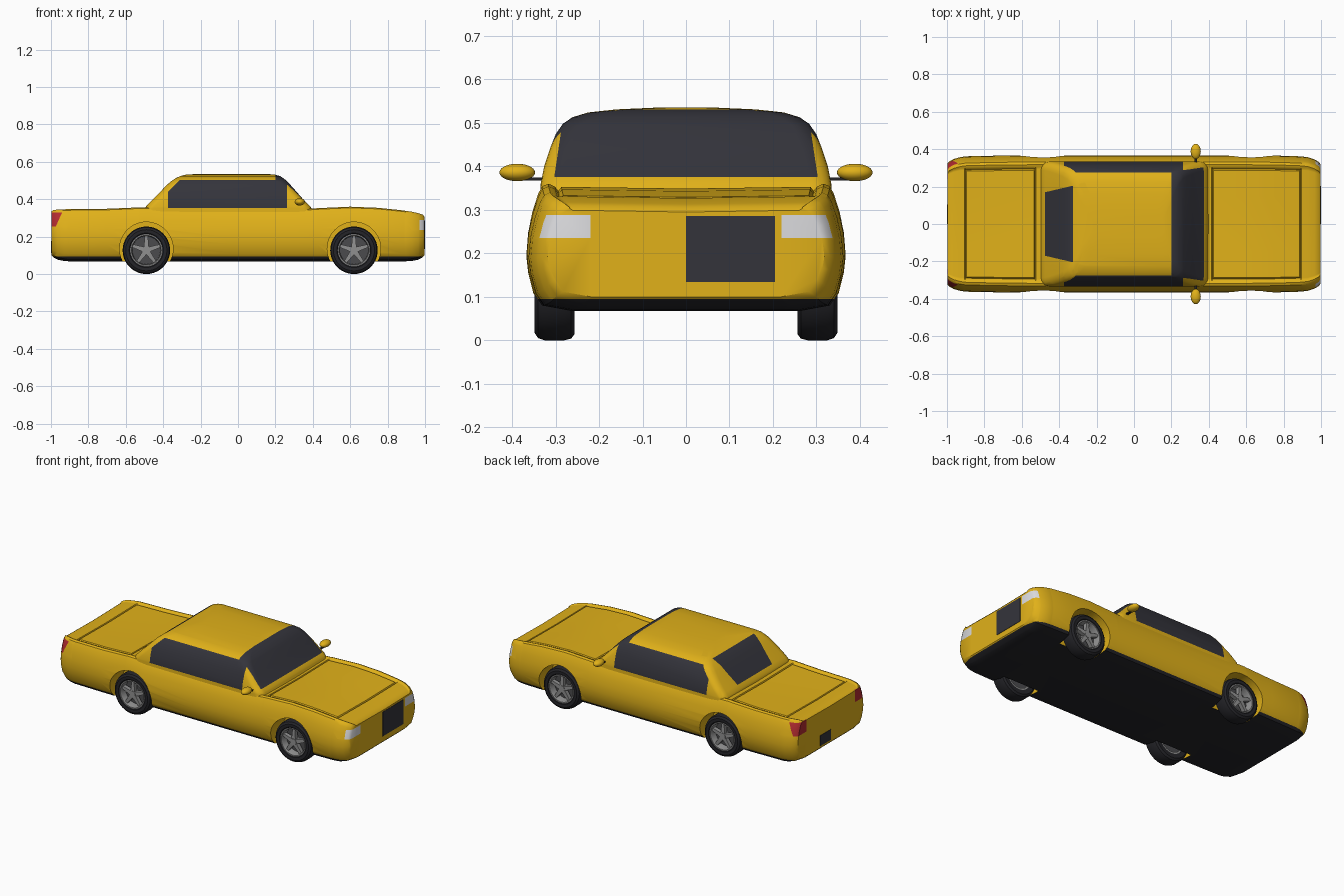
import bpy, bmesh, math
from mathutils import Vector

cube = bpy.data.objects.get("Cube")
if cube:
    bpy.data.objects.remove(cube)


def material(name, rgb):
    m = bpy.data.materials.new(name)
    m.use_nodes = True
    m.diffuse_color = (*rgb, 1)
    bsdf = next(n for n in m.node_tree.nodes if n.type == 'BSDF_PRINCIPLED')
    bsdf.inputs["Base Color"].default_value = (*rgb, 1)
    return m


YELLOW = material("yellow paint", (0.75, 0.44, 0.01))
GLASS = material("dark glass", (0.034, 0.034, 0.044))
BLACK = material("black rubber", (0.018, 0.018, 0.022))
WHITE = material("headlight white", (0.72, 0.72, 0.74))
RED = material("taillight red", (0.45, 0.025, 0.03))
SILVER = material("wheel silver", (0.28, 0.28, 0.28))
GREY = material("brake grey", (0.07, 0.07, 0.075))


def finish(name, bm, mats, angle=35):
    bmesh.ops.recalc_face_normals(bm, faces=bm.faces)
    me = bpy.data.meshes.new(name)
    bm.to_mesh(me)
    bm.free()
    ob = bpy.data.objects.new(name, me)
    bpy.context.collection.objects.link(ob)
    for m in mats:
        me.materials.append(m)
    smooth(ob, angle)
    return ob


def activate(ob):
    bpy.ops.object.select_all(action='DESELECT')
    ob.select_set(True)
    bpy.context.view_layer.objects.active = ob


def smooth(ob, angle=35):
    activate(ob)
    bpy.ops.object.shade_smooth_by_angle(angle=math.radians(angle))


def loft(rings, loop=False):
    bm = bmesh.new()
    vs = [[bm.verts.new(p) for p in r] for r in rings]
    n = len(vs[0])
    for a, b in zip(vs, vs[1:] + (vs[:1] if loop else [])):
        for i in range(n):
            j = (i + 1) % n
            bm.faces.new((a[i], a[j], b[j], b[i]))
    if not loop:
        bm.faces.new(vs[0])
        bm.faces.new(vs[-1])
    bmesh.ops.recalc_face_normals(bm, faces=bm.faces)
    return bm


def paint(bm, planes, region, index):
    """Cut the region along planes and colour the faces inside them all."""
    planes = [(Vector(c), Vector(n)) for c, n in planes]
    for co, no in planes:
        fs = [f for f in bm.faces if region(f.calc_center_median())]
        geom = fs + list({e for f in fs for e in f.edges}) + list({v for f in fs for v in f.verts})
        bmesh.ops.bisect_plane(bm, geom=geom, dist=1e-5, plane_co=co, plane_no=no)
    for f in bm.faces:
        c = f.calc_center_median()
        if region(c) and all((c - co).dot(no) > 0 for co, no in planes):
            f.material_index = index


# Body: cross-sections along the length (x, half width, shoulder height, floor height)
stations = [(-.998, .322, .335, .1), (-.988, .335, .341, .09), (-.965, .347, .345, .077),
            (-.93, .357, .346, .07), (-.905, .361, .347, .068), (-.9, .361, .347, .068),
            (-.895, .362, .347, .068), (-.7, .366, .349, .068), (-.535, .367, .356, .068),
            (-.53, .367, .357, .068), (-.525, .367, .357, .068), (-.48, .367, .356, .068),
            (-.4, .367, .347, .068), (0, .367, .344, .068), (.3, .367, .345, .068),
            (.4, .367, .35, .068), (.415, .367, .351, .068), (.42, .367, .352, .068),
            (.425, .367, .352, .068), (.6, .367, .36, .068), (.75, .366, .354, .068),
            (.885, .362, .34, .068), (.89, .361, .339, .068), (.895, .361, .338, .068),
            (.93, .357, .333, .07), (.965, .345, .325, .077), (.988, .332, .317, .09),
            (.998, .318, .306, .1)]
GROOVES = (-.9, -.53, .42, .89)


def body_ring(x, w, zt, zb):
    h = zt - zb
    in_panel = -.9 <= x <= -.53 or .42 <= x <= .89
    half = [(0, zb), (w - .1, zb), (w - .035, zb + .012), (w - .016, zb + .04),
            (w - .004, zb + .32 * h), (w, zb + .45 * h), (w - .004, zb + .62 * h),
            (w - .014, zb + .78 * h), (w - .027, zb + .92 * h), (w - .036, zt - .006),
            (w - .05, zt), (w * .84, zt - .003)]
    for frac, groove in ((.82, False), (.8, True), (.78, False), (.4, False), (0, False)):
        sunk = in_panel and (groove or (x in GROOVES and frac < .8))
        half.append((w * frac, zt - (.016 if sunk else .006) - .005 * (1 - frac)))
    pts = half + [(-y, z) for y, z in reversed(half[1:-1])]
    return [Vector((x, y, z)) for y, z in pts]


bm = loft([body_ring(*s) for s in stations])
paint(bm, [((0, 0, .095), (0, 0, -1))], lambda c: c.z < .34, 1)
for s in (-1, 1):
    paint(bm, [((0, 0, .235), (0, 0, 1)), ((0, 0, .288), (0, 0, -1)),
               ((0, .22 * s, 0), (0, s, 0)), ((.97, 0, 0), (1, 0, 0))],
          lambda c: c.x > .93, 2)
    paint(bm, [((0, 0, .255), (0, 0, 1)), ((0, 0, .33), (0, 0, -1)),
               ((0, .24 * s, 0), (0, s, 0)), ((-.94, 0, .33), (-1, 0, .45))],
          lambda c: c.x < -.9, 3)
body = finish("body", bm, [YELLOW, BLACK, WHITE, RED])

# Wheel arches cut into the body
WHEELS = [(x, s) for x in (-.49, .62) for s in (-1, 1)]
for x, s in WHEELS:
    circle = [(x + .143 * math.cos(a), .135 + .143 * math.sin(a))
              for a in (math.tau * i / 48 for i in range(48))]
    cutter = finish("arch_cutter", loft([[Vector((px, s * y, pz)) for px, pz in circle]
                                         for y in (.24, .5)]), [YELLOW])
    cutter.hide_render = True
    mod = body.modifiers.new("arch", 'BOOLEAN')
    mod.operation, mod.solver, mod.object = 'DIFFERENCE', 'EXACT', cutter
    activate(body)
    bpy.ops.object.modifier_apply(modifier=mod.name)
    bpy.data.objects.remove(cutter)
smooth(body)


# Cabin: rounded rectangles stacked in height (z, rear x, front x, half width)
def cabin_ring(z, x0, x1, w, r=.045, n=5):
    corners = [(x1 - r, w - r), (x0 + r, w - r), (x0 + r, r - w), (x1 - r, r - w)]
    return [Vector((cx + r * math.cos(a), cy + r * math.sin(a), z))
            for k, (cx, cy) in enumerate(corners)
            for a in (math.pi / 2 * (k + i / n) for i in range(n + 1))]


levels = [(.31, -.51, .41, .336), (.36, -.493, .388, .334), (.4, -.455, .348, .326),
          (.44, -.415, .313, .313), (.475, -.382, .282, .299), (.498, -.355, .26, .283),
          (.513, -.332, .242, .261), (.524, -.308, .224, .225), (.531, -.28, .2, .16),
          (.535, -.22, .16, .07)]
bm = loft([cabin_ring(*lv) for lv in levels])
paint(bm, [((.2, 0, 0), (1, 0, 0)), ((0, 0, .375), (0, 0, 1)),
           ((0, .303, .375), (0, -1, -.15)), ((0, -.303, .375), (0, 1, -.15))],
      lambda c: c.x > -.1, 1)
paint(bm, [((-.475, 0, 0), (1, 0, 0)), ((-.325, 0, 0), (-1, 0, 0)),
           ((-.475, .17, 0), (.233, -1, 0)), ((-.475, -.17, 0), (.233, 1, 0))],
      lambda c: c.x < -.25, 1)
for s in (-1, 1):
    paint(bm, [((0, 0, .352), (0, 0, 1)), ((0, 0, .503), (0, 0, -1)),
               ((-.375, 0, 0), (1, 0, 0)), ((.262, 0, 0), (-1, 0, 0)),
               ((-.375, 0, .44), (1, 0, -1))],
          lambda c: c.y * s > .2, 1)
finish("cabin", bm, [YELLOW, GLASS], 40)


# Wheels
def lathe(name, profile, x, s, mat, steps=40):
    rings = [[Vector((x + r * math.cos(a), s * y, .127 + r * math.sin(a))) for r, y in profile]
             for a in (math.tau * i / steps for i in range(steps))]
    return finish(name, loft(rings, loop=True), [mat])


def disc(name, x, s, r, y0, y1, mat):
    rings = [[Vector((x + r * math.cos(a), s * y, .127 + r * math.sin(a)))
              for a in (math.tau * i / 32 for i in range(32))] for y in (y0, y1)]
    return finish(name, loft(rings), [mat])


for x, s in WHEELS:
    lathe("tyre", [(.085, .258), (.112, .256), (.123, .264), (.127, .28), (.127, .325),
                   (.122, .34), (.11, .348), (.092, .347), (.084, .34)], x, s, BLACK)
    lathe("rim", [(.087, .26), (.087, .345), (.08, .345), (.076, .335), (.074, .26)], x, s, SILVER)
    disc("brake_disc", x, s, .076, .27, .3, GREY)
    disc("hub", x, s, .02, .3, .342, SILVER)
    # Five tapered spokes
    bm = bmesh.new()
    for k in range(5):
        a = math.tau * (k + .25) / 5 + math.pi / 2 - math.tau / 20
        u, v = Vector((math.cos(a), 0, math.sin(a))), Vector((-math.sin(a), 0, math.cos(a)))
        rows = []
        for r, hw, y in ((.01, .014, .34), (.08, .008, .336)):
            c = Vector((x, 0, .127)) + u * r
            rows.append([bm.verts.new(c + v * e * hw + Vector((0, s * yy, 0)))
                         for e, yy in ((-1, y - .025), (1, y - .025), (1, y), (-1, y))])
        p, q = rows
        for i in range(4):
            bm.faces.new((p[i], p[i - 1], q[i - 1], q[i]))
        bm.faces.new(p)
        bm.faces.new(q)
    finish("spokes", bm, [SILVER])

# Door mirrors on thin stalks
for s in (-1, 1):
    bm = bmesh.new()
    bmesh.ops.create_uvsphere(bm, u_segments=24, v_segments=14, radius=1)
    bmesh.ops.scale(bm, vec=(.027, .041, .02), verts=bm.verts)
    bmesh.ops.translate(bm, vec=(.33, s * .388, .386), verts=bm.verts)
    finish("door_mirror", bm, [YELLOW], 60)


def box(name, centre, size, mat):
    bm = bmesh.new()
    bmesh.ops.create_cube(bm, size=1)
    bmesh.ops.scale(bm, vec=size, verts=bm.verts)
    bmesh.ops.translate(bm, vec=centre, verts=bm.verts)
    return finish(name, bm, [mat])


for s in (-1, 1):
    box("mirror_stalk", (.33, s * .35, .371), (.014, .07, .007), BLACK)

# Grille and rear plate
box("grille_plate", (.998, .102, .21), (.004, .205, .152), GLASS)
box("rear_plate", (-.998, .052, .145), (.004, .105, .065), GLASS)
